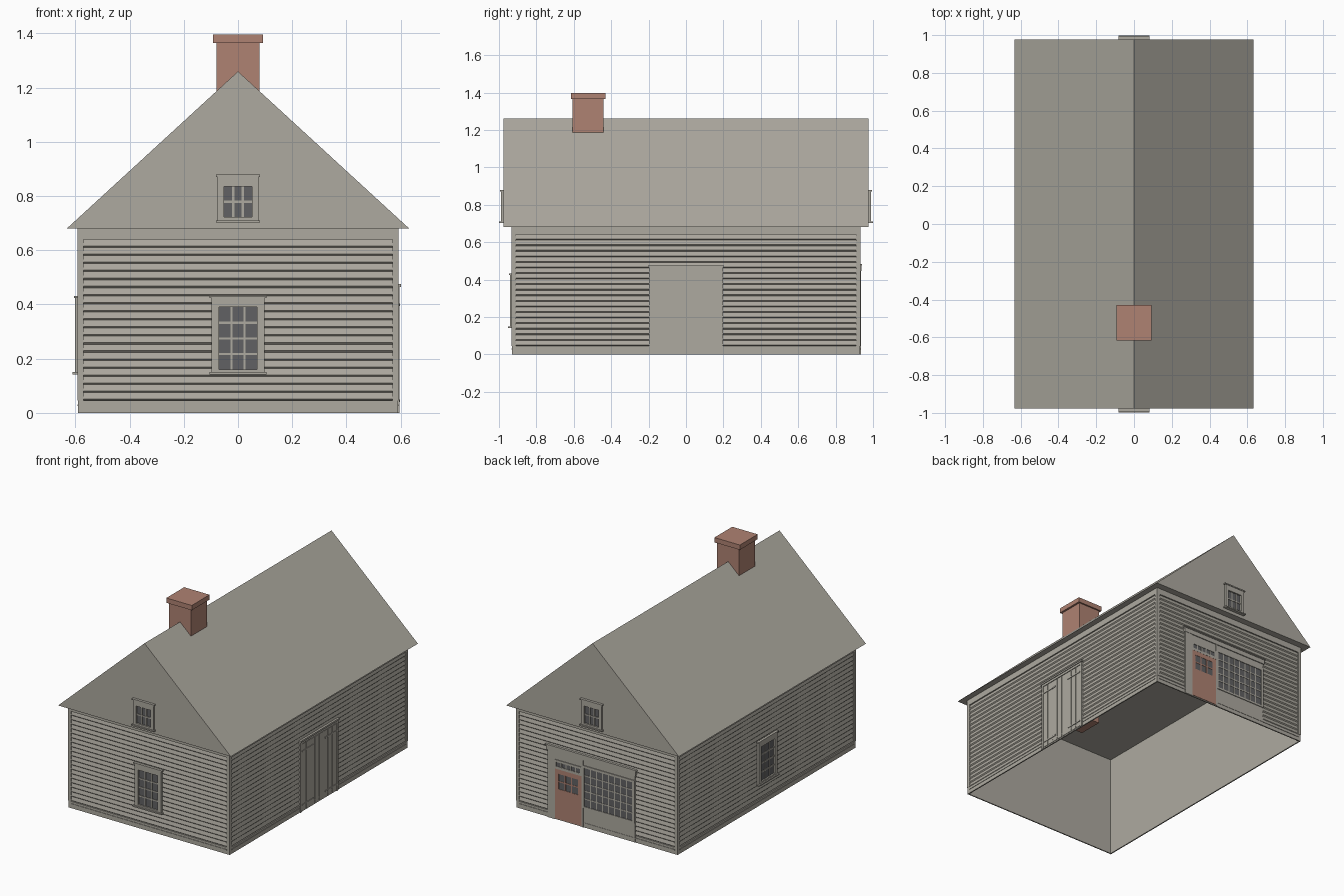
import bpy, bmesh
from math import pi
from mathutils import Matrix, Vector

cube = bpy.data.objects.get("Cube")
if cube:
    bpy.data.objects.remove(cube)


def material(name, rgb):
    m = bpy.data.materials.new(name)
    m.use_nodes = True
    m.diffuse_color = (*rgb, 1)
    bsdf = m.node_tree.nodes["Principled BSDF"]
    bsdf.inputs["Base Color"].default_value = (*rgb, 1)
    bsdf.inputs["Roughness"].default_value = 0.9
    return m


GREY = material("weathered grey", (0.42, 0.40, 0.35))
BRICK = material("brick red", (0.43, 0.225, 0.17))
GLASS = material("dark glass", (0.12, 0.12, 0.125))

# Quarter turns that carry the front wall to each side
FRONT, RIGHT, BACK, LEFT = range(4)
HX, HY = 0.582, 0.922      # half size of the wall shell
EAVE = 0.68
HALF = {FRONT: HY, BACK: HY, RIGHT: HX, LEFT: HX}


def finish(name, bm, mat, side=FRONT):
    bm.transform(Matrix.Rotation(side * pi / 2, 4, "Z"))
    bmesh.ops.recalc_face_normals(bm, faces=bm.faces)
    me = bpy.data.meshes.new(name)
    bm.to_mesh(me)
    bm.free()
    me.materials.append(mat)
    ob = bpy.data.objects.new(name, me)
    bpy.context.collection.objects.link(ob)
    return ob


def boxes(name, mat, items, side=FRONT):
    """Boxes given as (u0, u1, z0, z1, d0, d1); d is the distance outward."""
    bm = bmesh.new()
    for u0, u1, z0, z1, d0, d1 in items:
        centre = Vector((u0 + u1, -d0 - d1, z0 + z1)) / 2
        size = Matrix.Diagonal((u1 - u0, d1 - d0, z1 - z0, 1))
        bmesh.ops.create_cube(bm, size=1, matrix=Matrix.Translation(centre) @ size)
    return finish(name, bm, mat, side)


def prism(name, mat, profile, sweep, side=FRONT):
    """Extrude a closed profile of 3D points along a vector."""
    bm = bmesh.new()
    face = bm.faces.new([bm.verts.new(p) for p in profile])
    new = bmesh.ops.extrude_face_region(bm, geom=[face], use_keep_orig=True)["geom"]
    bmesh.ops.translate(bm, vec=sweep, verts=[v for v in new if isinstance(v, bmesh.types.BMVert)])
    return finish(name, bm, mat, side)


# Wall shell, open underneath
bm = bmesh.new()
bmesh.ops.create_cube(bm, size=1, matrix=Matrix.Translation((0, 0, EAVE / 2))
                      @ Matrix.Diagonal((2 * HX, 2 * HY, EAVE, 1)))
caps = [f for f in bm.faces if abs(f.normal.z) > 0.5]
bmesh.ops.delete(bm, geom=caps, context="FACES")
finish("wall_shell", bm, GREY)

# Clapboards, base board, frieze and corner boards on every wall
names = {FRONT: "front", RIGHT: "right", BACK: "back", LEFT: "left"}
BOTTOM, TOP, COUNT = 0.045, 0.64, 20
pitch = (TOP - BOTTOM) / COUNT
for side, label in names.items():
    d = HALF[side]
    w = HX + HY - d
    end = w - 0.012
    profile = [(-end, -d, BOTTOM)]
    for i in range(COUNT):
        z = BOTTOM + i * pitch
        profile += [(-end, -d - 0.007, z + 0.006), (-end, -d - 0.001, z + pitch)]
    profile.append((-end, -d, TOP))
    prism(label + "_clapboards", GREY, profile, (2 * end, 0, 0), side)
    out = d + 0.01
    boxes(label + "_trim", GREY, [
        (-w - 0.008, w + 0.008, 0, BOTTOM, d, d + 0.008),
        (-end, end, 0.025, 0.031, d, d + 0.011),
        (-w - 0.01, w + 0.01, TOP, EAVE, d, out),
        (-w - 0.01, -end, BOTTOM, TOP, d, out),
        (end, w + 0.01, BOTTOM, TOP, d, out)], side)

# Gabled roof with closed ends
prism("roof", GREY, [(-0.632, -0.977, EAVE), (0.632, -0.977, EAVE), (0, -0.977, 1.26)],
      (0, 1.954, 0))

# Chimney
boxes("chimney_shaft", BRICK, [(-0.08, 0.08, 0.55, 1.365, 0.44, 0.606)])
boxes("chimney_cap", BRICK, [(-0.093, 0.093, 1.365, 1.397, 0.43, 0.616)])


def bars(u0, u1, z0, z1, cols, rows, d0, d1, t=0.008):
    """Glazing bars dividing a pane area."""
    out = []
    for i in range(1, cols):
        u = u0 + (u1 - u0) * i / cols
        out.append((u - t / 2, u + t / 2, z0, z1, d0, d1))
    for i in range(1, rows):
        z = z0 + (z1 - z0) * i / rows
        out.append((u0, u1, z - t / 2, z + t / 2, d0, d1))
    return out


def surround(u0, u1, z0, z1, a0, a1, b0, b1, d0, d1):
    """Four boards from an inner opening (u, z) to an outer edge (a, b)."""
    return [(a0, u0, b0, b1, d0, d1), (u1, a1, b0, b1, d0, d1),
            (u0, u1, b0, z0, d0, d1), (u0, u1, z1, b1, d0, d1)]


def window(name, side, d, glass, outer, cols, rows, lip=0.007):
    a0, a1, b0, b1 = outer
    boxes(name + "_glass", GLASS, [(*glass, d, d + 0.003)], side)
    boxes(name + "_frame", GREY,
          surround(*glass, *outer, d, d + 0.013)
          + bars(*glass, cols, rows, d, d + 0.007)
          + [(a0 - lip, a1 + lip, b1 - 0.004, b1 + 0.004, d, d + 0.017),
             (a0 - lip, a1 + lip, b0 - 0.008, b0, d, d + 0.022)], side)


# Sash windows
for side in (FRONT, LEFT):
    window(names[side] + "_window", side, HALF[side] + 0.007,
           (-0.071, 0.071, 0.16, 0.39), (-0.098, 0.098, 0.15, 0.428), 3, 4)
for side in (FRONT, BACK):
    window(names[side] + "_gable_window", side, 0.977,
           (-0.052, 0.052, 0.722, 0.836), (-0.075, 0.075, 0.71, 0.875), 3, 2)

# Barn door on the right wall
d = HX
frame = [(-0.197, -0.182, 0, 0.465, d, d + 0.014), (0.182, 0.197, 0, 0.465, d, d + 0.014),
         (-0.182, 0.182, 0.45, 0.465, d, d + 0.014), (-0.202, 0.202, 0.465, 0.476, d, d + 0.019)]
boxes("barn_door_frame", GREY, frame, RIGHT)
plank = 0.364 / 8
boxes("barn_door_planks", GREY,
      [(-0.182, 0.182, 0, 0.45, d, d + 0.009)]
      + [(-0.182 + i * plank + 0.002, -0.18 + (i + 1) * plank - 0.004, 0.008, 0.446,
          d, d + 0.012) for i in range(8)], RIGHT)
boxes("barn_door_hinges", GREY,
      [(*u, z, z + 0.009, d, d + 0.016) for u in ((-0.178, -0.06), (0.06, 0.178))
       for z in (0.04, 0.395)], RIGHT)

# Shop front on the back wall: panel, posts and header
d = HY
face = d + 0.009
boxes("shop_front_panel", GREY, [(-0.36, 0.28, 0, 0.45, d, face)], BACK)
boxes("shop_front_trim", GREY,
      [(-0.36, -0.305, 0, 0.45, d, face + 0.004), (-0.11, -0.098, 0, 0.45, d, face + 0.004),
       (-0.368, 0.288, 0.445, 0.475, d, face + 0.006),
       (-0.375, 0.295, 0.475, 0.482, d, face + 0.01)], BACK)

# Shop window
shop = (-0.09, 0.262, 0.14, 0.395)
boxes("shop_window_glass", GLASS, [(*shop, d, face + 0.001)], BACK)
boxes("shop_window_frame", GREY,
      surround(*shop, -0.098, 0.28, 0.128, 0.41, d, face + 0.005)
      + bars(*shop, 8, 5, d, face + 0.003), BACK)

# Shop door with glazed upper half and a transom light
lights = (-0.278, -0.137, 0.205, 0.305)
boxes("shop_door", BRICK,
      surround(*lights, -0.305, -0.11, 0.006, 0.335, d, face + 0.003)
      + bars(*lights, 3, 2, d, face + 0.003), BACK)
transom = (-0.295, -0.12, 0.352, 0.38)
boxes("shop_door_glass", GLASS, [(*lights, d, face + 0.001), (*transom, d, face + 0.001)], BACK)
boxes("transom_frame", GREY,
      surround(*transom, -0.305, -0.11, 0.335, 0.395, d, face + 0.004)
      + bars(*transom, 5, 1, d, face + 0.003), BACK)
